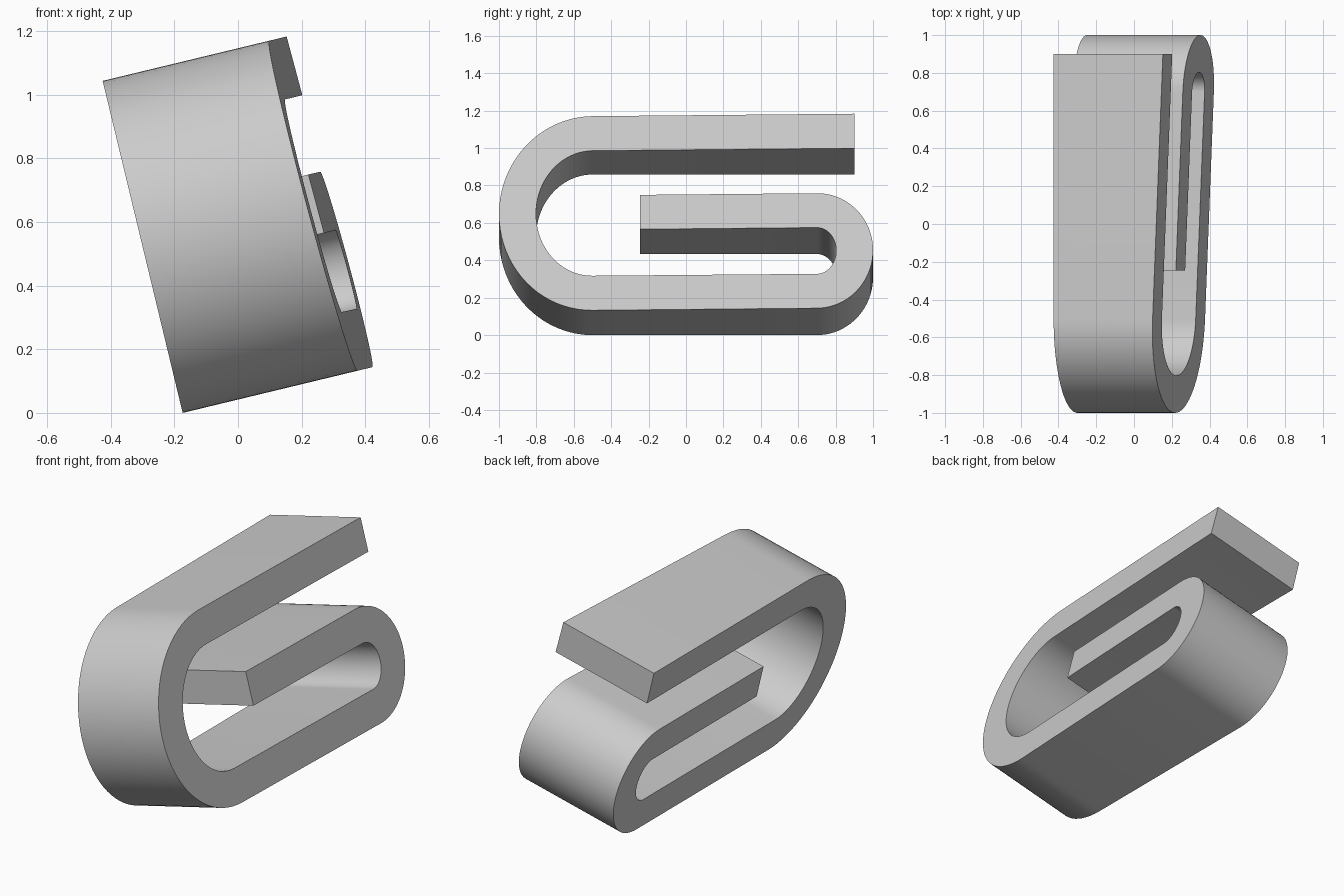
import bpy, bmesh
from math import sin, cos, pi, radians

cube = bpy.data.objects.get("Cube")
if cube:
    bpy.data.objects.remove(cube, do_unlink=True)

TILT = radians(13.55)
STEPS = 40


def arc(centre, outer, inner, start):
    """Outer/inner point pairs over half an ellipse."""
    pairs = []
    for i in range(STEPS + 1):
        a = start + pi * i / STEPS
        pairs.append([(centre[0] + r[0] * cos(a), centre[1] + r[1] * sin(a))
                      for r in (outer, inner)])
    return pairs


def place(y, v, w):
    """Profile point (y, v) at width w, leaned over sideways."""
    return (-0.174 + w * cos(TILT) - v * sin(TILT), y,
            w * sin(TILT) + v * cos(TILT))


def width(y, v):
    """The right side is cut slightly askew."""
    return 0.586 + 0.04 * y - 0.025 * v


# Clip profile: long top arm, big bend, small bend, short inner arm
big = arc((-0.5, 0.537), (0.5, 0.537), (0.302, 0.346), pi / 2)
small = [[(y, v) for y, v in pair]
         for pair in reversed(arc((0.7, 0.318), (0.3, 0.318), (0.103, 0.128), -pi / 2))][::-1]
profile = [[(0.9, 1.074), (0.9, 0.883)]] + big + small + [[(-0.246, 0.636), (-0.246, 0.446)]]

# Band: four corners per profile station, joined station to station
bm = bmesh.new()
rings = []
for outer, inner in profile:
    rings.append([bm.verts.new(place(*p, w)) for p, w in (
        (outer, 0), (outer, width(*outer)), (inner, width(*inner)), (inner, 0))])
for a, b in zip(rings, rings[1:]):
    for k in range(4):
        n = (k + 1) % 4
        bm.faces.new((a[k], a[n], b[n], b[k]))
bm.faces.new(rings[0])
bm.faces.new(rings[-1])
bmesh.ops.recalc_face_normals(bm, faces=bm.faces)

mesh = bpy.data.meshes.new("clip_band")
bm.to_mesh(mesh)
bm.free()
band = bpy.data.objects.new("clip_band", mesh)
bpy.context.collection.objects.link(band)

# Plain light grey
grey = bpy.data.materials.new("light_grey")
grey.use_nodes = True
colour = (0.6, 0.6, 0.6, 1)
grey.diffuse_color = colour
grey.node_tree.nodes["Principled BSDF"].inputs["Base Color"].default_value = colour
mesh.materials.append(grey)

bpy.ops.object.select_all(action='DESELECT')
band.select_set(True)
bpy.context.view_layer.objects.active = band
bpy.ops.object.shade_smooth_by_angle(angle=radians(30))
